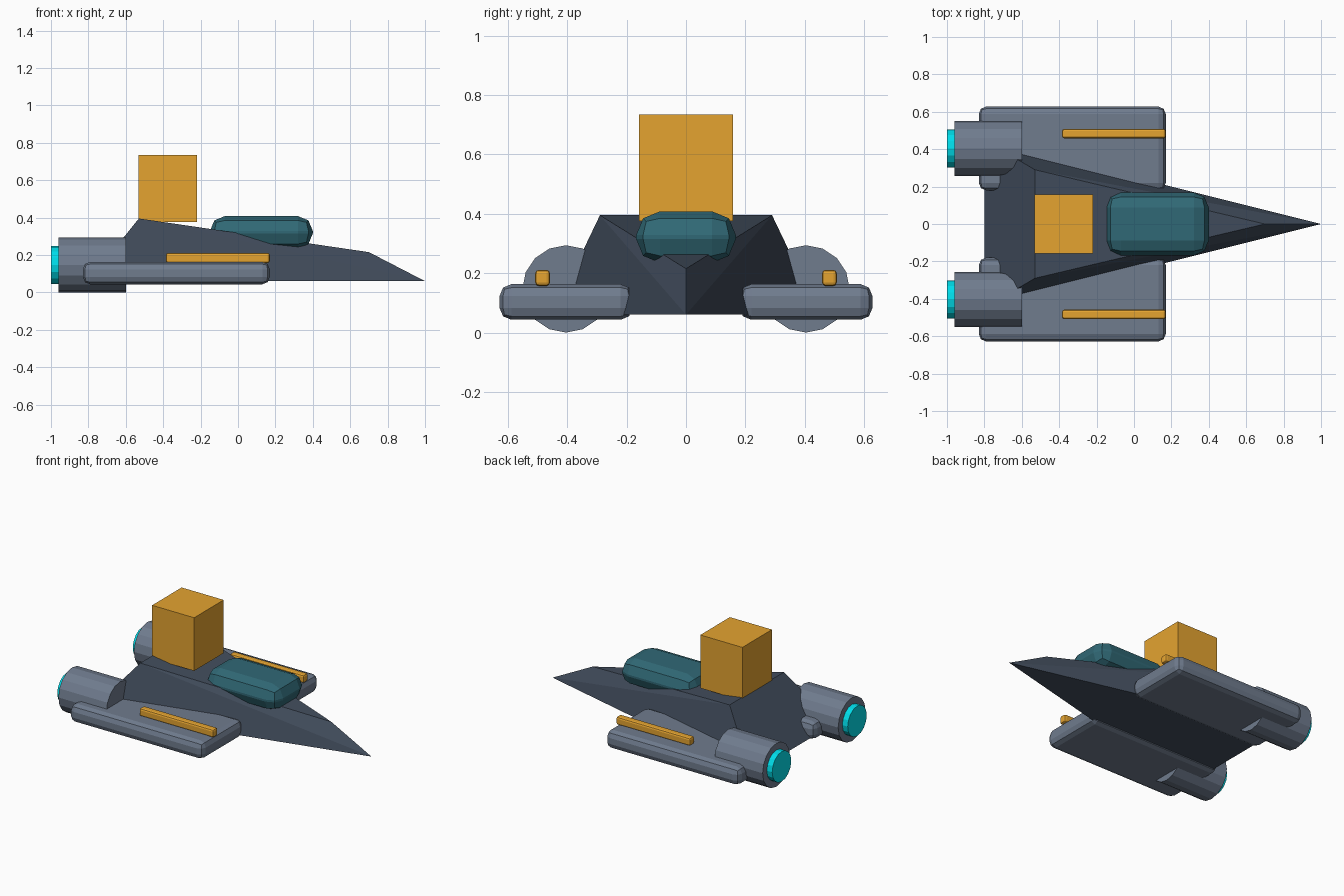
import bpy, math

if "Cube" in bpy.data.objects:
    bpy.data.objects.remove(bpy.data.objects["Cube"])


def material(name, rgb):
    m = bpy.data.materials.new(name)
    m.diffuse_color = (*rgb, 1)
    m.use_nodes = True
    m.node_tree.nodes["Principled BSDF"].inputs["Base Color"].default_value = m.diffuse_color
    return m


HULL = material("dark_slate", (0.055, 0.075, 0.11))
PANEL = material("slate", (0.16, 0.20, 0.27))
ORANGE = material("orange", (0.78, 0.37, 0.03))
GLASS = material("teal_glass", (0.03, 0.14, 0.18))
GLOW = material("cyan_glow", (0.0, 0.72, 0.82))


def box(name, lo, hi, mat, bevel=0):
    """Box between two corners, optionally with rounded edges."""
    bpy.ops.mesh.primitive_cube_add(size=1, location=[(a + b) / 2 for a, b in zip(lo, hi)])
    ob = bpy.context.object
    ob.name = name
    ob.scale = [b - a for a, b in zip(lo, hi)]
    bpy.ops.object.transform_apply(location=False, rotation=False, scale=True)
    ob.data.materials.append(mat)
    if bevel:
        mod = ob.modifiers.new("bevel", "BEVEL")
        mod.width = bevel
        mod.segments = 2
    return ob


def tube(name, x0, x1, y, z, r, mat):
    """16-sided cylinder lying along x."""
    bpy.ops.mesh.primitive_cylinder_add(vertices=16, radius=r, depth=x1 - x0,
                                        location=((x0 + x1) / 2, y, z),
                                        rotation=(0, math.pi / 2, 0))
    ob = bpy.context.object
    ob.name = name
    ob.data.materials.append(mat)
    return ob


# Wedge hull: wide sloped stern running to a pointed nose
verts = [(-0.8, -0.45, 0.06), (-0.8, 0.45, 0.06), (1, 0, 0.06),
         (-0.53, -0.29, 0.395), (-0.53, 0.29, 0.395), (0.7, 0, 0.215)]
faces = [(0, 1, 2), (3, 5, 4), (0, 3, 4, 1),
         (0, 2, 3), (2, 5, 3), (1, 4, 2), (2, 4, 5)]
mesh = bpy.data.meshes.new("hull")
mesh.from_pydata(verts, [], faces)
mesh.materials.append(HULL)
hull = bpy.data.objects.new("hull", mesh)
bpy.context.collection.objects.link(hull)

# Cockpit canopy and command tower
box("canopy", (-0.15, -0.168, 0.235), (0.4, 0.168, 0.408), GLASS, 0.08)
box("tower", (-0.533, -0.158, 0.375), (-0.218, 0.158, 0.735), ORANGE)

# Wings, guns and engines on both sides
for side, s in (("left", 1), ("right", -1)):
    def span(a, b):
        return sorted((s * a, s * b))
    y0, y1 = span(0.18, 0.628)
    box(f"wing_{side}", (-0.83, y0, 0.043), (0.17, y1, 0.163), PANEL, 0.04)
    y0, y1 = span(0.458, 0.508)
    box(f"gun_{side}", (-0.385, y0, 0.157), (0.17, y1, 0.211), ORANGE, 0.012)
    tube(f"engine_{side}", -0.96, -0.6, s * 0.404, 0.147, 0.147, PANEL)
    tube(f"exhaust_{side}", -1.0, -0.95, s * 0.404, 0.147, 0.102, GLOW)
